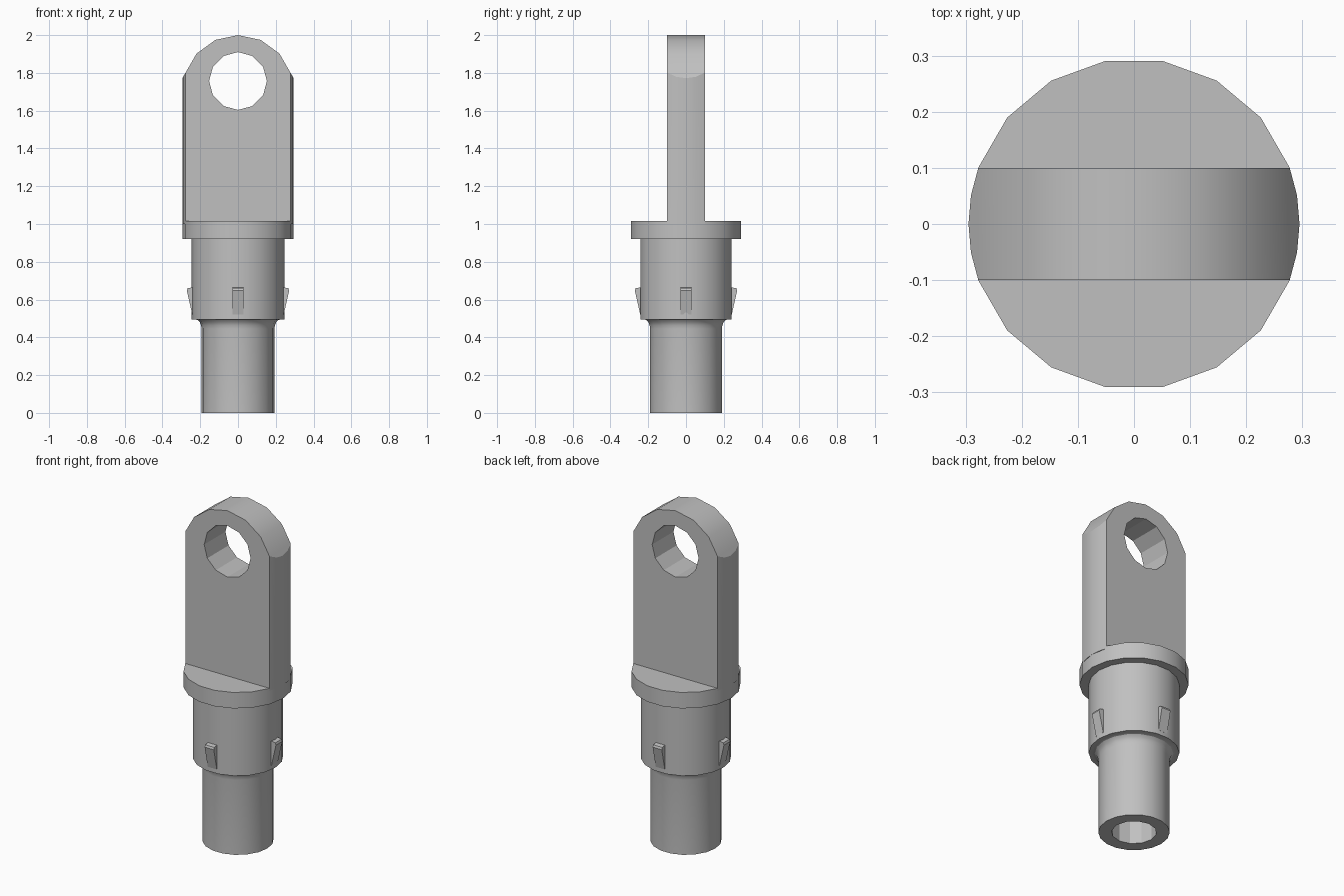
import bpy, bmesh, math
from math import sin, cos, pi, radians

cube = bpy.data.objects.get("Cube")
if cube:
    bpy.data.objects.remove(cube, do_unlink=True)

GREY = (0.53, 0.53, 0.53, 1.0)
mat = bpy.data.materials.new("light_grey")
mat.use_nodes = True
mat.diffuse_color = GREY
bsdf = mat.node_tree.nodes["Principled BSDF"]
bsdf.inputs["Base Color"].default_value = GREY
bsdf.inputs["Roughness"].default_value = 0.6


def add_object(name, bm):
    bmesh.ops.recalc_face_normals(bm, faces=bm.faces)
    mesh = bpy.data.meshes.new(name)
    bm.to_mesh(mesh)
    bm.free()
    mesh.materials.append(mat)
    obj = bpy.data.objects.new(name, mesh)
    bpy.context.collection.objects.link(obj)
    return obj


def select(obj):
    bpy.ops.object.select_all(action="DESELECT")
    obj.select_set(True)
    bpy.context.view_layer.objects.active = obj


def smooth(obj, angle=28):
    select(obj)
    bpy.ops.object.shade_smooth_by_angle(angle=radians(angle))


def lathe(name, profile, sides):
    """Turn (radius, z) points about z and close both ends."""
    bm = bmesh.new()
    rings = [[bm.verts.new((r * cos(2 * pi * i / sides), r * sin(2 * pi * i / sides), z))
              for i in range(sides)] for r, z in profile]
    for low, high in zip(rings, rings[1:]):
        for i in range(sides):
            j = (i + 1) % sides
            bm.faces.new((low[i], low[j], high[j], high[i]))
    bm.faces.new(rings[0])
    bm.faces.new(rings[-1])
    return add_object(name, bm)


def prism(name, outline, half):
    """Extrude an (x, z) outline to both sides of y = 0."""
    bm = bmesh.new()
    front = [bm.verts.new((x, -half, z)) for x, z in outline]
    back = [bm.verts.new((x, half, z)) for x, z in outline]
    bm.faces.new(front)
    bm.faces.new(back)
    for i in range(len(outline)):
        j = (i + 1) % len(outline)
        bm.faces.new((front[i], front[j], back[j], back[i]))
    return add_object(name, bm)


def cut(obj, cutter, operation):
    mod = obj.modifiers.new("cut", "BOOLEAN")
    mod.operation, mod.object, mod.solver = operation, cutter, "EXACT"
    select(obj)
    bpy.ops.object.modifier_apply(modifier=mod.name)
    bpy.data.objects.remove(cutter, do_unlink=True)


# Turned shank: tube, fillet, body and flange
R = 0.295
fillet = [(0.225 - 0.032 * sin(a), 0.495 - 0.05 * (1 - cos(a)))
          for a in (radians(90 - 22.5 * k) for k in range(5))]
shank = lathe("shank", [(0.193, 0)] + fillet + [(0.245, 0.495), (0.245, 0.92),
              (R, 0.92), (R, 1.015)], 18)
cut(shank, lathe("bore_cutter", [(0.122, -0.1), (0.122, 0.9)], 12), "DIFFERENCE")
smooth(shank)

# Eye plate: arched slab with rounded flanks and a round hole
arc = [(R * sin(radians(a)), 2 - R + R * cos(radians(a))) for a in range(-72, 73, 24)]
outline = [(-0.32, 1.0), (-0.312, 1.743)] + arc + [(0.312, 1.743), (0.32, 1.0)]
plate = prism("eye_plate", outline, 0.1)
cut(plate, lathe("flank_cutter", [(R, 0.9), (R, 2.1)], 36), "INTERSECT")
hole = [(0.153 * sin(2 * pi * i / 12), 1.757 + 0.153 * cos(2 * pi * i / 12))
        for i in range(12)]
cut(plate, prism("hole_cutter", hole, 0.3), "DIFFERENCE")
smooth(plate)

# Four wedge-shaped snap catches around the body
wedge = [(0.22, 0.52), (0.242, 0.52), (0.271, 0.648), (0.266, 0.66), (0.22, 0.668)]
for i, side in enumerate(("left", "back", "right", "front")):
    catch = prism("catch_" + side, wedge, 0.03)
    catch.rotation_euler.z = i * pi / 2
